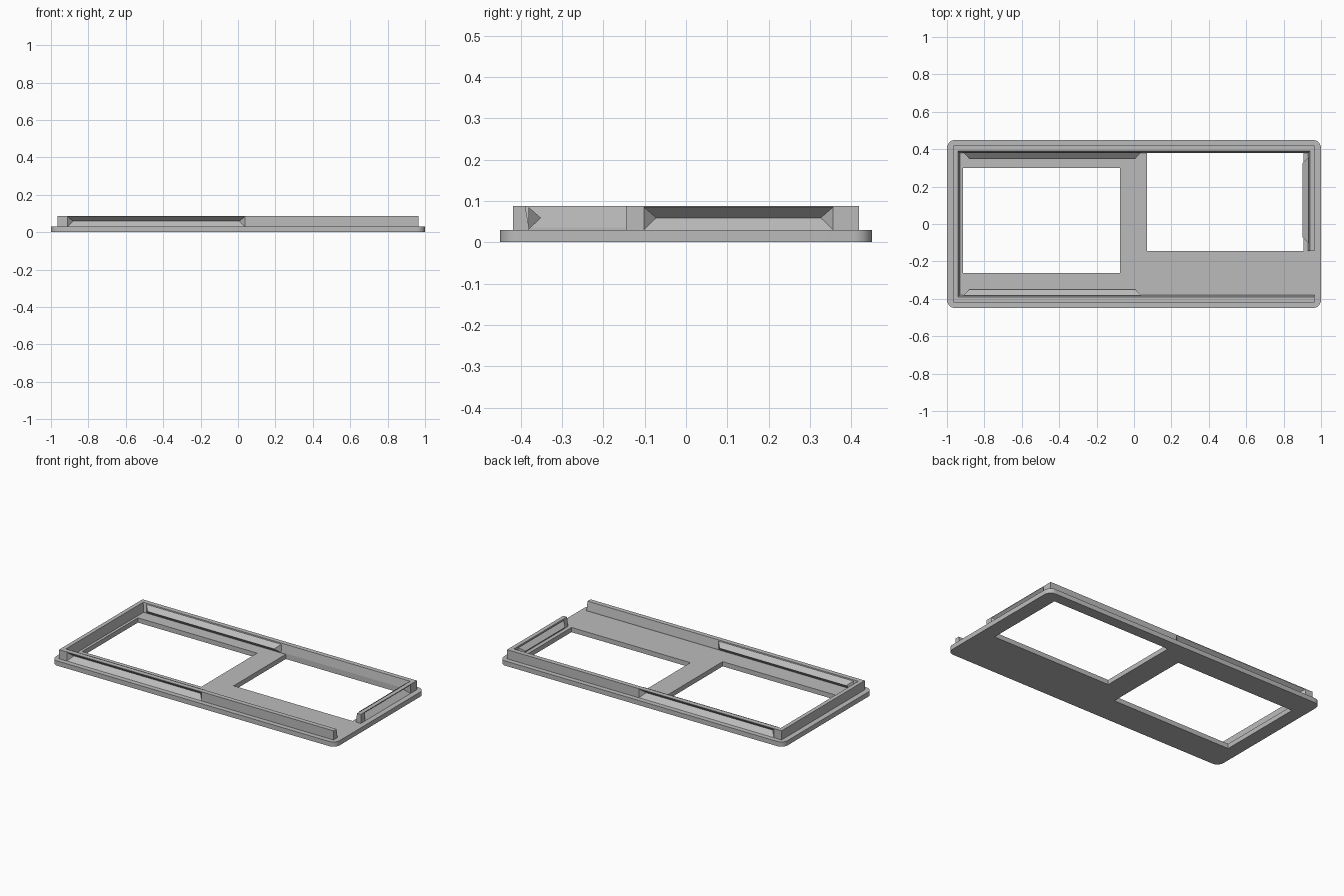
import bpy, bmesh
from mathutils import Vector

cube = bpy.data.objects.get("Cube")
if cube:
    bpy.data.objects.remove(cube)

grey = bpy.data.materials.new("plain grey")
grey.use_nodes = True
colour = (0.5, 0.5, 0.5, 1)
grey.diffuse_color = colour
grey.node_tree.nodes["Principled BSDF"].inputs["Base Color"].default_value = colour

PLATE_TOP, WALL_TOP = 0.03, 0.088
MID = (PLATE_TOP + WALL_TOP) / 2
DEPTH = 0.03


def finish(name, bm):
    bmesh.ops.recalc_face_normals(bm, faces=bm.faces)
    mesh = bpy.data.meshes.new(name)
    bm.to_mesh(mesh)
    bm.free()
    mesh.materials.append(grey)
    ob = bpy.data.objects.new(name, mesh)
    bpy.context.collection.objects.link(ob)
    return ob


def hull(name, points):
    """Convex solid around a few points, with flat sides merged."""
    bm = bmesh.new()
    for p in points:
        bm.verts.new(p)
    bmesh.ops.convex_hull(bm, input=bm.verts[:])
    bmesh.ops.dissolve_limit(bm, angle_limit=0.01, verts=bm.verts[:], edges=bm.edges[:])
    return finish(name, bm)


def box_points(x0, x1, y0, y1, z0, z1):
    return [(x, y, z) for x in (x0, x1) for y in (y0, y1) for z in (z0, z1)]


def cut(ob, cutter):
    cutter.hide_render = True
    cutter.hide_viewport = True
    mod = ob.modifiers.new("cut", "BOOLEAN")
    mod.operation = "DIFFERENCE"
    mod.solver = "EXACT"
    mod.object = cutter


# Base plate with rounded corners
bm = bmesh.new()
bmesh.ops.create_cube(bm, size=1)
bmesh.ops.scale(bm, vec=(2, 0.9, PLATE_TOP), verts=bm.verts)
bmesh.ops.translate(bm, vec=(0, 0, PLATE_TOP / 2), verts=bm.verts)
upright = [e for e in bm.edges if abs(e.verts[0].co.z - e.verts[1].co.z) > 0.01]
bmesh.ops.bevel(bm, geom=upright, offset=0.045, segments=8, profile=0.5, affect="EDGES")
plate = finish("base_plate", bm)
bpy.context.view_layer.objects.active = plate
plate.select_set(True)
bpy.ops.object.shade_smooth_by_angle(angle=0.6)

# Two rectangular openings
openings = {"right_opening": (-0.914, -0.075, -0.262, 0.299),
            "left_opening": (0.07, 0.907, -0.144, 0.381)}
for name, rect in openings.items():
    cut(plate, hull(name, box_points(*rect, -0.1, 0.1)))


def wall(name, axis, sign, outer, start, end, snap=None):
    """Raised rim with a sloped inner face; snap gives the span of a V groove."""
    def place(u, d, z):
        return Vector((u, sign * d, z)) if axis == "y" else Vector((sign * d, u, z))

    foot = outer - 0.039 if axis == "y" else outer - 0.035
    section = [(outer, 0.025), (outer, WALL_TOP), (foot - 0.0 + 0.009, WALL_TOP),
               (foot, 0.036), (foot, 0.025)]
    rim = hull(name, [place(u, d, z) for u in (start, end) for d, z in section])
    if not snap:
        return
    a, b = snap

    def wedge(base, tip, low, high):
        return ([place(u, base, z) for u in (a, b) for z in (low, high)]
                + [place(u, tip, MID) for u in (a + DEPTH, b - DEPTH)])

    # Matching groove outside and ridge inside
    low, high = PLATE_TOP, WALL_TOP - 0.003
    beyond = [place(u, outer + 0.02, z) for u in (a, b) for z in (low, high)]
    cut(rim, hull(name + "_groove", wedge(outer, outer - DEPTH, low, high) + beyond))
    inner = foot + 0.001
    hull(name + "_ridge", wedge(inner, inner - DEPTH, low, high))


# Rim around the plate, open at the front left corner
long_snap = (-0.912, 0.038)
wall("front_rim", "y", -1, 0.419, -0.966, 0.966, long_snap)
wall("back_rim", "y", 1, 0.419, -0.966, 0.966, long_snap)
wall("right_rim", "x", -1, 0.966, -0.395, 0.395)
wall("left_rim", "x", 1, 0.966, -0.145, 0.395, (-0.102, 0.356))
